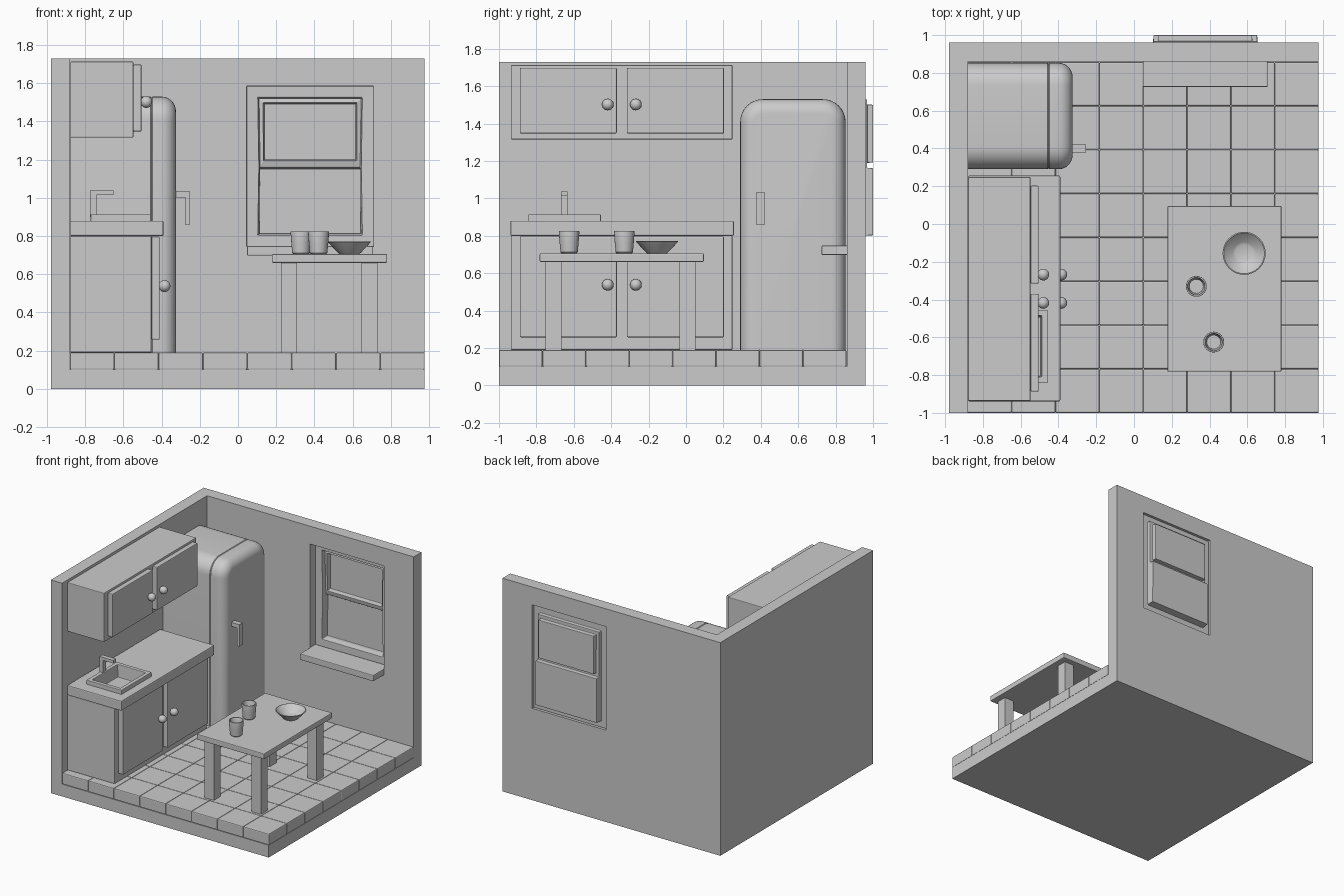
import bpy, bmesh, math
from mathutils import Vector, Matrix

if "Cube" in bpy.data.objects:
    bpy.data.objects.remove(bpy.data.objects["Cube"])

FLOOR = 0.19


def finish(bm, name, smooth=False):
    bmesh.ops.recalc_face_normals(bm, faces=bm.faces)
    return to_object(bm, name, smooth)


def to_object(bm, name, smooth=False):
    me = bpy.data.meshes.new(name)
    bm.to_mesh(me)
    bm.free()
    ob = bpy.data.objects.new(name, me)
    bpy.context.collection.objects.link(ob)
    if smooth:
        activate(ob)
        bpy.ops.object.shade_smooth_by_angle(angle=math.radians(35))
    return ob


def activate(ob):
    bpy.ops.object.select_all(action='DESELECT')
    ob.select_set(True)
    bpy.context.view_layer.objects.active = ob


def add_bevel(ob, width):
    m = ob.modifiers.new("bevel", 'BEVEL')
    m.width, m.segments = width, 2


def box_bm(x, y, z):
    bm = bmesh.new()
    lo, hi = zip(x, y, z)
    size = Vector(hi) - Vector(lo)
    mat = Matrix.Translation((Vector(lo) + Vector(hi)) / 2) @ Matrix.Diagonal((*size, 1))
    bmesh.ops.create_cube(bm, size=1, matrix=mat)
    return bm


def box(name, x, y, z, bevel=0):
    ob = finish(box_bm(x, y, z), name)
    if bevel:
        add_bevel(ob, bevel)
    return ob


def cut(ob, x, y, z):
    cutter = box("cutter", x, y, z)
    cutter.hide_render = True
    m = ob.modifiers.new("cut", 'BOOLEAN')
    m.object, m.operation, m.solver = cutter, 'DIFFERENCE', 'EXACT'
    activate(ob)
    for mod in list(ob.modifiers):
        bpy.ops.object.modifier_apply(modifier=mod.name)
    bpy.data.objects.remove(cutter)


def lathe(name, profile, x, y, z, steps=24):
    bm = bmesh.new()
    vs = [bm.verts.new((r, 0, h)) for r, h in profile]
    es = [bm.edges.new(p) for p in zip(vs, vs[1:])]
    bmesh.ops.spin(bm, geom=vs + es, cent=(0, 0, 0), axis=(0, 0, 1),
                   angle=2 * math.pi, steps=steps)
    bmesh.ops.remove_doubles(bm, verts=bm.verts, dist=1e-4)
    ob = finish(bm, name, True)
    ob.location = (x, y, z)
    return ob


def push(bm, face, inset, depth, axis=(0, 1, 0)):
    # inset a face (or faces), then move the inner part
    faces = face if isinstance(face, list) else [face]
    bmesh.ops.inset_region(bm, faces=faces, thickness=inset, depth=0)
    verts = list({v for f in faces for v in f.verts})
    bmesh.ops.translate(bm, verts=verts, vec=Vector(axis) * depth)


# Base slab, walls with window opening
box("base_slab", (-0.98, 0.976), (-1, 0.96), (0, 0.10))
box("left_wall", (-0.98, -0.88), (-1, 0.96), (0.10, 1.73))
wall = box("back_wall", (-0.88, 0.976), (0.86, 0.96), (0.10, 1.73))
cut(wall, (0.045, 0.71), (0.8, 1.05), (0.745, 1.585))

# Floor tiles
P = 0.2322
tiles = box("floor_tiles", (-0.88, -0.88 + P), (-1, -1 + P), (0.10, FLOOR), 0.007)
for i in range(2):
    a = tiles.modifiers.new("array", 'ARRAY')
    a.count = 8
    a.use_relative_offset, a.use_constant_offset = False, True
    a.constant_offset_displace = (P, 0, 0) if i == 0 else (0, P, 0)

# Window: a sheet with stepped sashes pushed outward
bm = bmesh.new()
xs, zs = (0.045, 0.10, 0.655, 0.71), (0.745, 0.80, 1.163, 1.53, 1.585)
g = [[bm.verts.new((x, 0.94, z)) for x in xs] for z in zs]
cells = {}
for j in range(4):
    for i in range(3):
        cells[i, j] = bm.faces.new((g[j][i], g[j + 1][i], g[j + 1][i + 1], g[j][i + 1]))
bm.normal_update()
lower, upper = cells[1, 1], cells[1, 2]
push(bm, [lower, upper], 0.002, 0.028)
push(bm, lower, 0.002, 0.032)
push(bm, upper, 0.038, 0)
push(bm, upper, 0.002, 0.032)
win = to_object(bm, "window_sashes")
s = win.modifiers.new("solidify", 'SOLIDIFY')
s.thickness, s.offset = 0.015, -1
add_bevel(win, 0.004)
box("window_sill", (0.047, 0.708), (0.725, 0.92), (0.697, 0.748), 0.006)

# Fridge: arched profile lofted along x, with a rounded front on the door


def arch(inset, r=0.12, y0=0.29, y1=0.853, top=1.53, n=8):
    y0, y1, top, r = y0 + inset, y1 - inset, top - inset, r - inset
    pts = [(y1, FLOOR)]
    for cy, start in ((y1 - r, 0), (y0 + r, 90)):
        for k in range(n + 1):
            a = math.radians(start + 90 * k / n)
            pts.append((cy + r * math.cos(a), top - r + r * math.sin(a)))
    return pts + [(y0, FLOOR)]


def loft(name, stations):
    bm = bmesh.new()
    rings = [[bm.verts.new((x, y, z)) for y, z in arch(i)] for x, i in stations]
    for a, b in zip(rings, rings[1:]):
        for k in range(len(a)):
            m = (k + 1) % len(a)
            bm.faces.new((a[k], a[m], b[m], b[k]))
    bm.faces.new(rings[0])
    bm.faces.new(rings[-1])
    return finish(bm, name, True)


loft("fridge_body", [(-0.878, 0), (-0.458, 0), (-0.453, 0.005)])
R = 0.075
curve = [(-0.325 - R + R * math.sin(t), R - R * math.cos(t))
         for t in (math.pi / 2 * k / 7 for k in range(8))]
loft("fridge_door", [(-0.453, 0.005), (-0.448, 0)] + curve)
box("fridge_handle_arm", (-0.335, -0.275), (0.378, 0.42), (1.003, 1.035))
box("fridge_handle_grip", (-0.275, -0.253), (0.378, 0.42), (0.857, 1.035))

# Cabinets with pairs of doors and knobs


def cabinet(name, front, z, door_z, knob_z):
    box(name, (-0.878, front), (-0.936, 0.248), z, 0.005)
    for side, y, ky in (("left", (-0.888, -0.37), -0.418), ("right", (-0.316, 0.203), -0.268)):
        box(f"{name}_{side}_door", (front, front + 0.043), y, door_z, 0.006)
        kb = bmesh.new()
        bmesh.ops.create_uvsphere(kb, u_segments=20, v_segments=12, radius=0.031)
        knob = finish(kb, f"{name}_{side}_knob", True)
        knob.location = (front + 0.068, ky, knob_z)


cabinet("upper_cabinet", -0.548, (1.315, 1.713), (1.347, 1.698), 1.502)
cabinet("lower_cabinet", -0.453, (FLOOR, 0.80), (0.257, 0.797), 0.538)

# Countertop, sink and tap
top = box("countertop", (-0.878, -0.39), (-0.939, 0.256), (0.80, 0.88), 0.007)
cut(top, (-0.76, -0.468), (-0.83, -0.465), (0.7, 1.0))
bm = box_bm((-0.772, -0.457), (-0.842, -0.455), (0.803, 0.914))
rim = max(bm.faces, key=lambda f: f.calc_center_median().z)
bm.normal_update()
push(bm, rim, 0.045, 0)
push(bm, rim, 0.008, -0.10, (0, 0, 1))
add_bevel(finish(bm, "sink"), 0.004)
box("tap_post", (-0.776, -0.742), (-0.669, -0.633), (0.90, 1.038))
box("tap_spout", (-0.742, -0.651), (-0.669, -0.633), (1.014, 1.038))

# Table
box("table_top", (0.177, 0.781), (-0.782, 0.095), (0.66, 0.706), 0.006)
for i, x in enumerate(((0.226, 0.309), (0.647, 0.731))):
    for j, y in enumerate(((-0.75, -0.665), (-0.035, 0.05))):
        box(f"table_leg_{i}{j}", x, y, (FLOOR, 0.66))

# Cups and bowl
cup = [(0, 0), (0.040, 0), (0.046, 0.006), (0.051, 0.06), (0.055, 0.112), (0.054, 0.119),
       (0.047, 0.119), (0.044, 0.112), (0.037, 0.02), (0, 0.02)]
for n, (x, y) in enumerate(((0.33, -0.33), (0.422, -0.625))):
    lathe(f"cup_{n + 1}", cup, x, y, 0.706)
bowl = [(0, 0), (0.052, 0), (0.062, 0.008), (0.114, 0.064), (0.108, 0.066),
        (0.06, 0.018), (0.045, 0.012), (0, 0.010)]
lathe("bowl", bowl, 0.583, -0.155, 0.706, 32)
